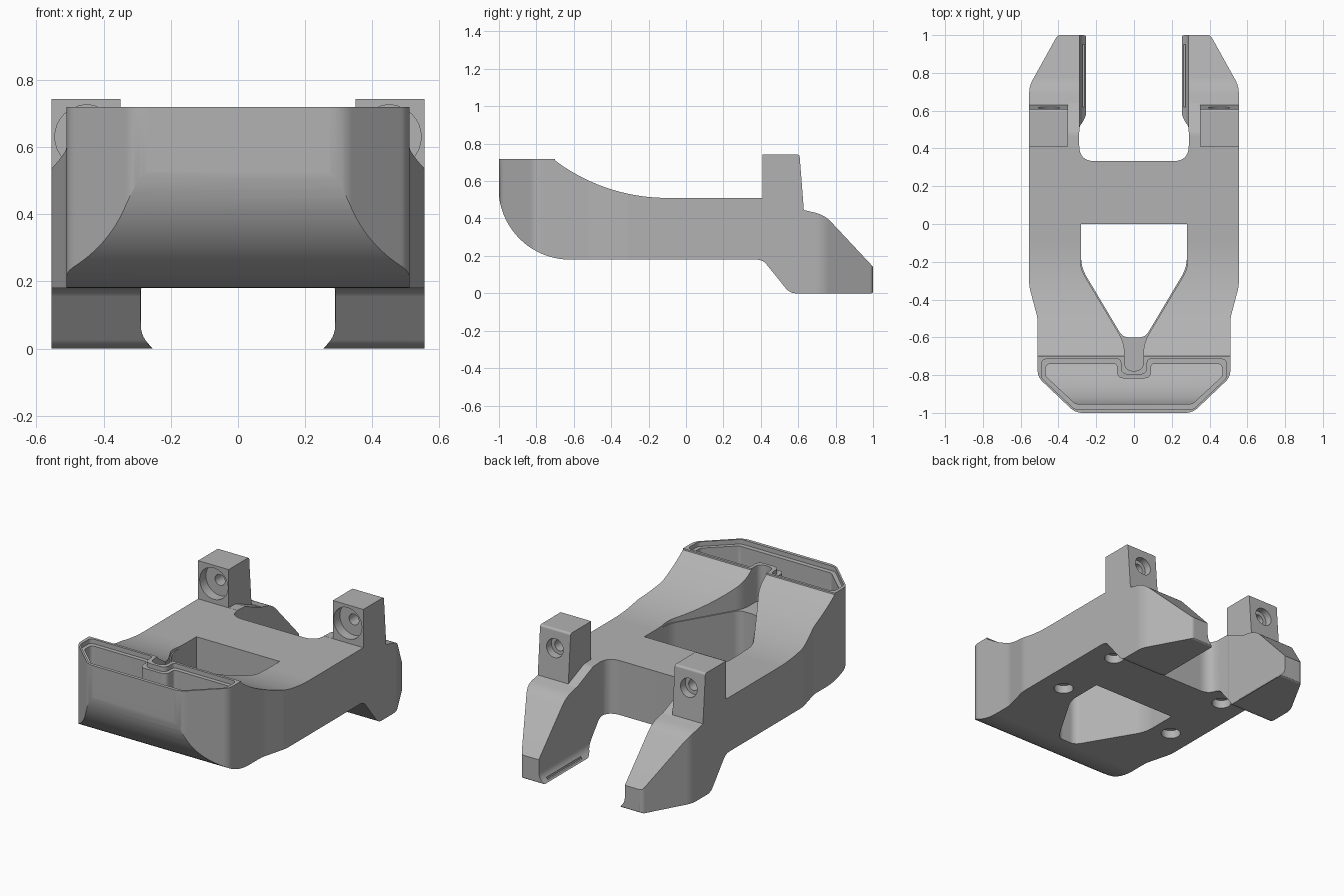
import bpy, bmesh, math
from mathutils import Vector

cube = bpy.data.objects.get("Cube")
if cube:
    bpy.data.objects.remove(cube, do_unlink=True)

grey = bpy.data.materials.new("plain_grey")
grey.use_nodes = True
colour = (0.45, 0.45, 0.45, 1)
grey.diffuse_color = colour
grey.node_tree.nodes["Principled BSDF"].inputs["Base Color"].default_value = colour


def arc(cx, cy, r, start, end, n=20):
    angles = [math.radians(start + (end - start) * i / n) for i in range(n + 1)]
    return [(cx + r * math.cos(a), cy + r * math.sin(a), 0) for a in angles]


def mirrored(half):
    return half + [(-x, y, r) for x, y, r in reversed(half)]


def rounded(points, steps=8):
    """Replace each (x, y, radius) corner by a smooth bend."""
    out = []
    for i, (x, y, r) in enumerate(points):
        p = Vector((x, y))
        a = Vector(points[i - 1][:2]) - p
        b = Vector(points[(i + 1) % len(points)][:2]) - p
        if r == 0:
            out.append(p)
            continue
        t = min(r / math.tan(a.angle(b) / 2), 0.49 * a.length, 0.49 * b.length)
        a, b = p + a.normalized() * t, p + b.normalized() * t
        for k in range(steps + 1):
            u = k / steps
            out.append(a * (1 - u) ** 2 + p * 2 * u * (1 - u) + b * u * u)
    return out


def prism(name, points, axis, low, high):
    """Extrude a profile: (y, z) along x, (x, z) along y, (x, y) along z."""
    place = {"x": lambda p, d: (d, p.x, p.y),
             "y": lambda p, d: (p.x, d, p.y),
             "z": lambda p, d: (p.x, p.y, d)}[axis]
    bm = bmesh.new()
    face = bm.faces.new([bm.verts.new(place(p, low)) for p in rounded(points)])
    shift = Vector(place(Vector((0, 0)), high - low))
    result = bmesh.ops.extrude_face_region(bm, geom=[face])
    moved = [v for v in result["geom"] if isinstance(v, bmesh.types.BMVert)]
    bmesh.ops.translate(bm, verts=moved, vec=shift)
    bmesh.ops.recalc_face_normals(bm, faces=bm.faces)
    mesh = bpy.data.meshes.new(name)
    bm.to_mesh(mesh)
    bm.free()
    mesh.materials.append(grey)
    obj = bpy.data.objects.new(name, mesh)
    bpy.context.collection.objects.link(obj)
    return obj


def combine(target, tool, operation="DIFFERENCE"):
    bpy.context.view_layer.objects.active = target
    mod = target.modifiers.new("shape", "BOOLEAN")
    mod.operation = operation
    mod.solver = "EXACT"
    mod.object = tool
    bpy.ops.object.modifier_apply(modifier=mod.name)
    bpy.data.objects.remove(tool, do_unlink=True)


def disc(x, y, r, n=32):
    return arc(x, y, r, 0, 360 - 360 / n, n - 1)


# Main body: side profile trimmed by the plan outline
side = (arc(-0.62, 0.562, 0.382, 270, 180)
        + [(-1.002, 0.718, 0), (-0.7, 0.718, 0)]
        + arc(-0.1, 1.51, 1.0, 233.2, 270)
        + [(0.41, 0.51, 0), (0.41, 0.742, 0), (0.607, 0.742, 0.015),
           (0.63, 0.445, 0), (0.74, 0.42, 0.25), (1.002, 0.14, 0),
           (1.002, 0, 0.015), (0.555, 0, 0.07), (0.41, 0.18, 0.07)])
body = prism("bracket_body", side, "x", -0.6, 0.6)
outline = mirrored([(0.29, 0.333, 0.09), (0.29, 0.5, 0.08), (0.25, 0.585, 0.08),
                    (0.25, 1, 0.02), (0.405, 1, 0.03), (0.555, 0.73, 0.15),
                    (0.555, -0.33, 0.2), (0.51, -0.5, 0.2),
                    (0.51, -0.81, 0.08), (0.31, -1, 0.1)])
combine(body, prism("plan_outline", outline, "z", -0.1, 1), "INTERSECT")

# Clear the space between the two upright lugs
gap = [(0.405, 0.511, 0), (0.48, 0.508, 0.08), (0.64, 0.44, 0), (0.7, 0.9, 0), (0.405, 0.9, 0)]
combine(body, prism("lug_gap", gap, "x", -0.35, 0.35))

# Inner leg faces, flaring into a lip at the foot
flare = mirrored([(0.289, 0.8, 0), (0.289, 0.04, 0.08), (0.25, -0.005, 0)])
combine(body, prism("leg_flare", flare, "y", 0.5, 1.1))

# Tapered centre window and the wider notch above it
window = mirrored([(0.28, 0, 0), (0.28, -0.23, 0.2), (0.06, -0.6, 0.06)])
combine(body, prism("window", window, "z", -0.1, 1))
notch = mirrored([(0.27, -0.1, 0), (0.288, -0.23, 0.15),
                  (0.05, -0.63, 0.2), (0.05, -0.778, 0.049)])
combine(body, prism("notch", notch, "z", 0.5, 1))

# Front tray: shallow lip recess and a deep pocket with a curved floor
lip = mirrored([(0.07, -0.797, 0.065), (0.07, -0.715, 0.02), (0.49, -0.715, 0.03),
                (0.49, -0.815, 0.04), (0.315, -0.98, 0.04)])
combine(body, prism("tray_lip", lip, "z", 0.69, 1))
pocket = mirrored([(0.09, -0.817, 0.085), (0.09, -0.74, 0.02), (0.468, -0.74, 0.03),
                   (0.468, -0.805, 0.03), (0.31, -0.952, 0.03)])
pocket = prism("tray_pocket", pocket, "z", 0.1, 0.9)
floor = arc(-0.62, 0.562, 0.337, 270, 180) + [(-0.957, 1, 0), (-0.62, 1, 0)]
combine(pocket, prism("tray_floor", floor, "x", -0.6, 0.6), "INTERSECT")
combine(body, pocket)

for s in (-1, 1):
    # Stepped screw bore through each lug
    for radius, start, end in ((0.095, 0.35, 0.47), (0.033, 0.4, 0.7), (0.056, 0.57, 0.7)):
        combine(body, prism("lug_bore", disc(s * 0.45, 0.63, radius), "y", start, end))
    # Round recesses underneath
    for y in (-0.15, 0.3):
        combine(body, prism("base_recess", disc(s * 0.4, y, 0.055), "z", 0.1, 0.23))
    # Narrow slot along the foot lip
    slot = [(s * 0.262, 0.62, 0), (s * 0.273, 0.62, 0), (s * 0.273, 0.95, 0), (s * 0.262, 0.95, 0)]
    combine(body, prism("lip_slot", slot, "z", 0.008, 0.1))

# Smooth curved faces, keep corners crisp
bpy.ops.object.select_all(action="DESELECT")
body.select_set(True)
bpy.context.view_layer.objects.active = body
bpy.ops.object.shade_smooth_by_angle(angle=math.radians(25))
weighted = body.modifiers.new("even_normals", "WEIGHTED_NORMAL")
weighted.keep_sharp = True
